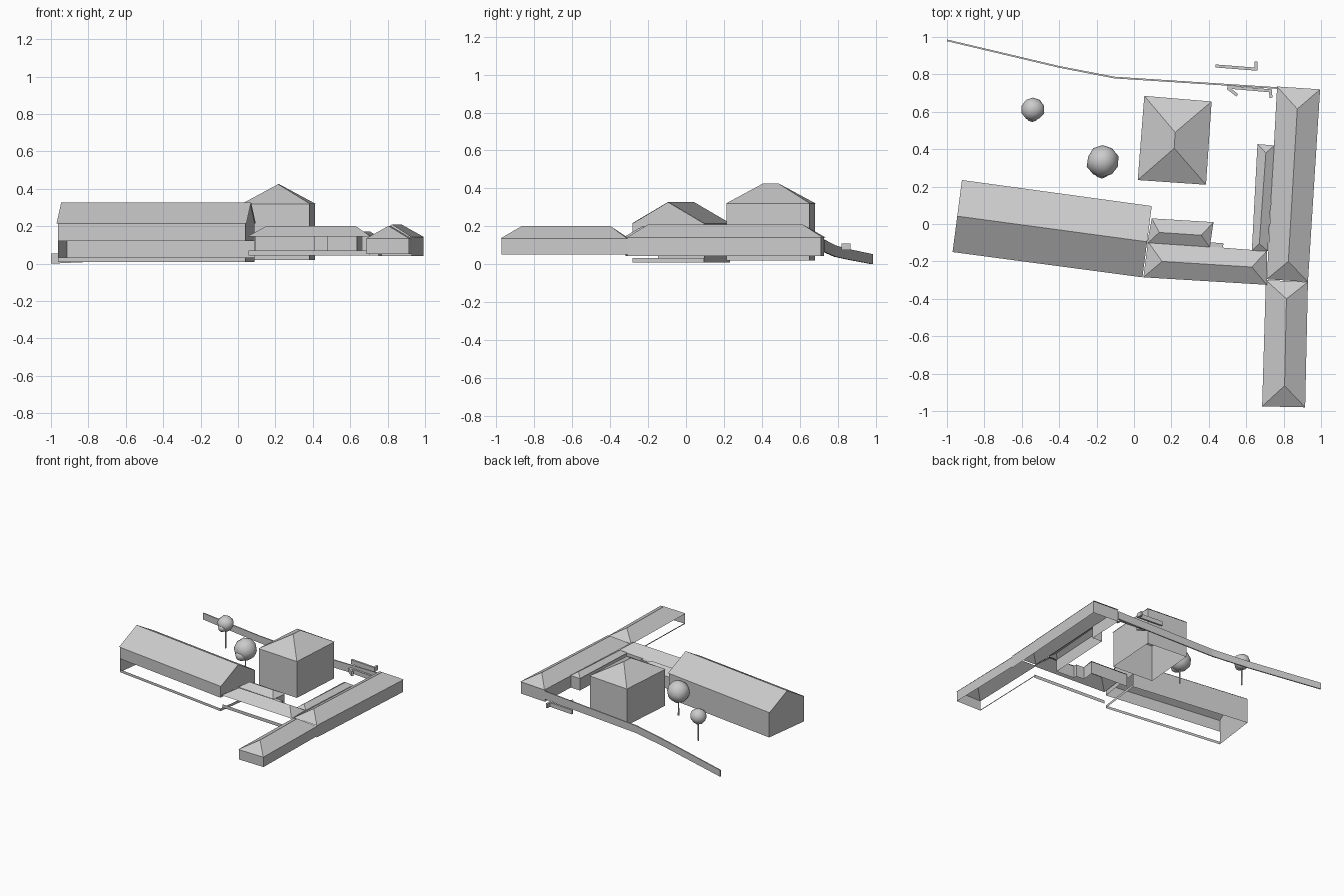
import bpy, bmesh, random
from mathutils import Vector

if "Cube" in bpy.data.objects:
    bpy.data.objects.remove(bpy.data.objects["Cube"])

random.seed(3)


def mesh(name, verts, faces):
    me = bpy.data.meshes.new(name)
    me.from_pydata(verts, [], faces)
    ob = bpy.data.objects.new(name, me)
    bpy.context.collection.objects.link(ob)
    return ob


def hip_roof(name, corners, ridge, eave, top):
    """corners: front-left, front-right, back-right, back-left.
    ridge: two ends; first end belongs to the corner pair listed last-first."""
    v = [(x, y, eave) for x, y in corners] + [(x, y, top) for x, y in ridge]
    return mesh(name, v, [(0, 1, 5, 4), (1, 2, 5), (2, 3, 4, 5), (3, 0, 4)])


def wall(name, pts, bottom, top, thick=0.0):
    """Vertical sheet along a plan polyline; points may carry own bottom and top."""
    v, f = [], []
    for p in pts:
        lo, hi = (p[2], p[3]) if len(p) == 4 else (bottom, top)
        v += [(p[0], p[1], lo), (p[0], p[1], hi)]
    for i in range(len(pts) - 1):
        f.append((2 * i, 2 * i + 2, 2 * i + 3, 2 * i + 1))
    ob = mesh(name, v, f)
    if thick:
        m = ob.modifiers.new("thickness", 'SOLIDIFY')
        m.thickness, m.offset = thick, 0
        m.use_even_offset = True
    return ob


def inset(corners, d=0.03):
    c = sum((Vector(p) for p in corners), Vector((0, 0))) / len(corners)
    return [tuple(Vector(p).lerp(c, d)) for p in corners]


# Barn: gabled roof, open lower front and right side, low curb
barn = [(-0.97, -0.15), (0.045, -0.285), (0.095, 0.096), (-0.92, 0.235)]
L, R = (-0.945, 0.042), (0.07, -0.095)
mesh("barn_roof", [(*p, 0.215) for p in barn] + [(*L, 0.328), (*R, 0.328)],
     [(0, 1, 5, 4), (2, 3, 4, 5)])
a, b, c, d = inset(barn, 0.012)
L, R = inset([L, R], 0.012)
wall("barn_back_and_left_wall", [c, d, a], 0.01, 0.215)
wall("barn_upper_wall", [a, b, c], 0.12, 0.215)
mesh("barn_left_gable", [(*a, 0.215), (*d, 0.215), (*L, 0.327)], [(0, 1, 2)])
mesh("barn_right_gable", [(*b, 0.215), (*c, 0.215), (*R, 0.327)], [(0, 1, 2)])
wall("barn_curb", [a, b, c], 0.01, 0.032)

# Tower with steep hipped roof
tower = [(0.385, 0.21), (0.415, 0.655), (0.055, 0.685), (0.02, 0.235)]
hip_roof("tower_roof", tower, [(0.215, 0.405), (0.22, 0.49)], 0.32, 0.425)
t = inset(tower, 0.02)
wall("tower_walls", t + t[:1], 0.02, 0.32)

# Connecting wing, porch and side shed
hip_roof("link_roof", [(0.05, -0.285), (0.71, -0.325), (0.71, -0.145), (0.075, -0.095)],
         [(0.15, -0.2), (0.63, -0.23)], 0.145, 0.2)
wall("link_curb", [(0.055, -0.28), (0.705, -0.32)], 0.043, 0.07)
hip_roof("porch_roof", [(0.07, -0.105), (0.405, -0.125), (0.425, 0.01), (0.095, 0.03)],
         [(0.135, -0.045), (0.36, -0.06)], 0.145, 0.185)
hip_roof("shed_roof", [(0.715, -0.145), (0.75, 0.42), (0.66, 0.427), (0.63, -0.145)],
         [(0.67, -0.105), (0.705, 0.38)], 0.145, 0.172)
wall("link_back_walls", [(0.09, 0.025), (0.418, 0.005), (0.407, -0.098), (0.478, -0.103),
                         (0.475, -0.132), (0.637, -0.142), (0.666, 0.42), (0.75, 0.415)],
     0.043, 0.145)
mesh("step_top", [(0.407, -0.098, 0.145), (0.478, -0.103, 0.145),
                  (0.475, -0.135, 0.145), (0.405, -0.13, 0.145)], [(0, 1, 2, 3)])

# Long wing at the right, in two lengths
north = [(0.93, -0.31), (0.995, 0.72), (0.765, 0.735), (0.71, -0.295)]
hip_roof("north_wing_roof", north, [(0.825, -0.2), (0.873, 0.615)], 0.142, 0.21)
n = inset(north, 0.015)
wall("north_wing_walls", [(0.927, -0.31), n[1], n[2], (0.752, 0.41)], 0.042, 0.142)
south = [(0.915, -0.98), (0.93, -0.31), (0.705, -0.3), (0.685, -0.975)]
hip_roof("south_wing_roof", south, [(0.805, -0.865), (0.815, -0.4)], 0.135, 0.202)
s = inset(south, 0.015)
wall("south_wing_walls", [s[3], s[0], (0.927, -0.31)], 0.052, 0.135)
wall("south_wing_curb", [s[3], s[2]], 0.052, 0.06)

# Garden wall stepping down the slope, and small courtyard walls
wall("garden_wall", [(-1.0, 0.982, 0, 0.053), (-0.4, 0.84, 0.027, 0.083),
                     (-0.105, 0.783, 0.04, 0.1), (0.765, 0.727, 0.065, 0.13)], 0, 0, 0.009)
wall("outer_low_wall", [(0.435, 0.845), (0.652, 0.828), (0.652, 0.868)], 0.075, 0.11, 0.016)
wall("inner_low_wall", [(0.5, 0.732), (0.73, 0.712), (0.732, 0.675)], 0.065, 0.1, 0.016)
wall("inner_low_wall_spur", [(0.5, 0.728), (0.552, 0.688)], 0.065, 0.1, 0.016)


# Trees: lumpy crown, small lower clump, thin trunk
def blob(name, loc, r, sub):
    bpy.ops.mesh.primitive_ico_sphere_add(subdivisions=sub, radius=r, location=loc)
    ob = bpy.context.object
    ob.name = name
    for v in ob.data.vertices:
        v.co *= random.uniform(0.93, 1.03)
    bpy.ops.object.shade_smooth()


for i, (x, y, z, r) in enumerate([(-0.54, 0.612, 0.23, 0.063), (-0.167, 0.335, 0.225, 0.088)]):
    blob(f"tree_crown_{i}", (x, y, z), r, 2)
    blob(f"tree_clump_{i}", (x - 0.005, y - r * 0.5, z - r * 0.35), r * 0.55, 2)
    bpy.ops.mesh.primitive_cone_add(vertices=6, radius1=0.006, radius2=0.004,
                                    depth=z - 0.03, location=(x, y, (z + 0.03) / 2))
    bpy.context.object.name = f"tree_trunk_{i}"
